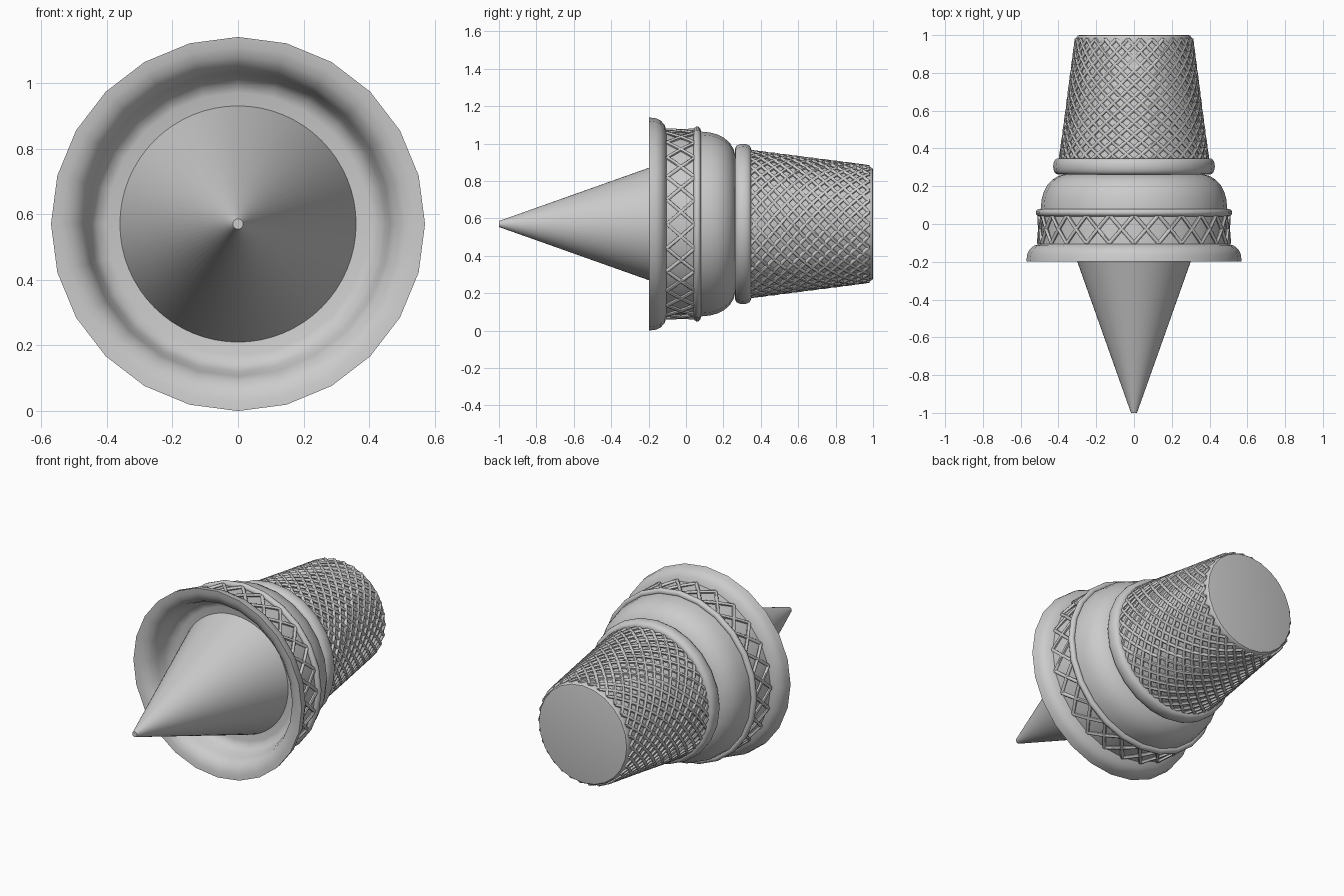
import bpy, bmesh
from math import sin, cos, tau, pi, radians

if "Cube" in bpy.data.objects:
    bpy.data.objects.remove(bpy.data.objects["Cube"])

CZ = 0.57  # height of the horizontal axis


def point(a, r, y):
    return (r * sin(a), y, CZ + r * cos(a))


def smooth(ob, angle=40):
    bpy.ops.object.select_all(action='DESELECT')
    ob.select_set(True)
    bpy.context.view_layer.objects.active = ob
    bpy.ops.object.shade_smooth_by_angle(angle=radians(angle))


def lathe(name, profile, sides=24, closed=False):
    """Revolve (y, r) points around the horizontal axis."""
    bm = bmesh.new()
    rings = [[bm.verts.new(point(tau * i / sides, r, y)) for i in range(sides)]
             for y, r in profile]
    pairs = list(zip(rings, rings[1:]))
    if closed:
        pairs.append((rings[-1], rings[0]))
    for a, b in pairs:
        for i in range(sides):
            j = (i + 1) % sides
            bm.faces.new((a[i], a[j], b[j], b[i]))
    if not closed:
        bm.faces.new(rings[0])
        bm.faces.new(rings[-1])
    bmesh.ops.recalc_face_normals(bm, faces=bm.faces)
    me = bpy.data.meshes.new(name)
    bm.to_mesh(me)
    bm.free()
    ob = bpy.data.objects.new(name, me)
    bpy.context.collection.objects.link(ob)
    smooth(ob)
    return ob


def lattice(name, y0, r0, y1, r1, count, rows, thick, steps):
    """Two crossing families of raised helical ribs on a tapered surface."""
    cu = bpy.data.curves.new(name, 'CURVE')
    cu.dimensions = '3D'
    cu.bevel_depth = thick
    cu.bevel_resolution = 1
    cu.use_fill_caps = True
    for k in range(count):
        for s in (-1, 1):
            sp = cu.splines.new('POLY')
            sp.points.add(steps)
            for i in range(steps + 1):
                t = i / steps
                a = tau / count * (k + s * rows * t)
                p = point(a, r0 + (r1 - r0) * t, y0 + (y1 - y0) * t)
                sp.points[i].co = (*p, 1)
    ob = bpy.data.objects.new(name, cu)
    bpy.context.collection.objects.link(ob)
    bpy.ops.object.select_all(action='DESELECT')
    ob.select_set(True)
    bpy.context.view_layer.objects.active = ob
    bpy.ops.object.convert(target='MESH')
    smooth(bpy.context.object, 60)


# cup with flared rim, rounded shoulder and dished inside
lathe("cup", [
    (-0.03, 0.20), (-0.03, 0.40), (-0.04, 0.43), (-0.07, 0.45), (-0.12, 0.464),
    (-0.16, 0.48), (-0.185, 0.51), (-0.195, 0.54), (-0.198, 0.57),
    (-0.16, 0.565), (-0.135, 0.553), (-0.115, 0.53), (-0.105, 0.50),
    (0.08, 0.494), (0.13, 0.489), (0.17, 0.478), (0.205, 0.46),
    (0.235, 0.432), (0.255, 0.40), (0.265, 0.36), (0.27, 0.20)])

# thin raised ring above the patterned band
lathe("thin_ring", [(0.06 + 0.019 * cos(tau * i / 10), 0.502 + 0.019 * sin(tau * i / 10))
                    for i in range(10)], closed=True)

# thicker collar at the waist
lathe("waist_collar", [(0.265, 0.36)] +
      [(0.305 - 0.043 * cos(pi * i / 10), 0.395 + 0.033 * sin(pi * i / 10) ** 0.7 if 0 < i < 10 else 0.395)
       for i in range(11)] + [(0.345, 0.36)])

# tapered grip with a softened end
lathe("grip", [(0.32, 0.387), (0.975, 0.305), (0.99, 0.303), (0.998, 0.297), (1.0, 0.288)])

# raised lattices on the grip and the band
lattice("grip_lattice", 0.335, 0.390, 0.978, 0.306, 30, 9.5, 0.010, 38)
lattice("band_lattice", -0.102, 0.503, 0.048, 0.501, 24, 1, 0.010, 6)

# smooth pointed cone
lathe("pointed_cone", [(-1.0, 0.016), (-0.2, 0.30), (-0.03, 0.36)], sides=64)
